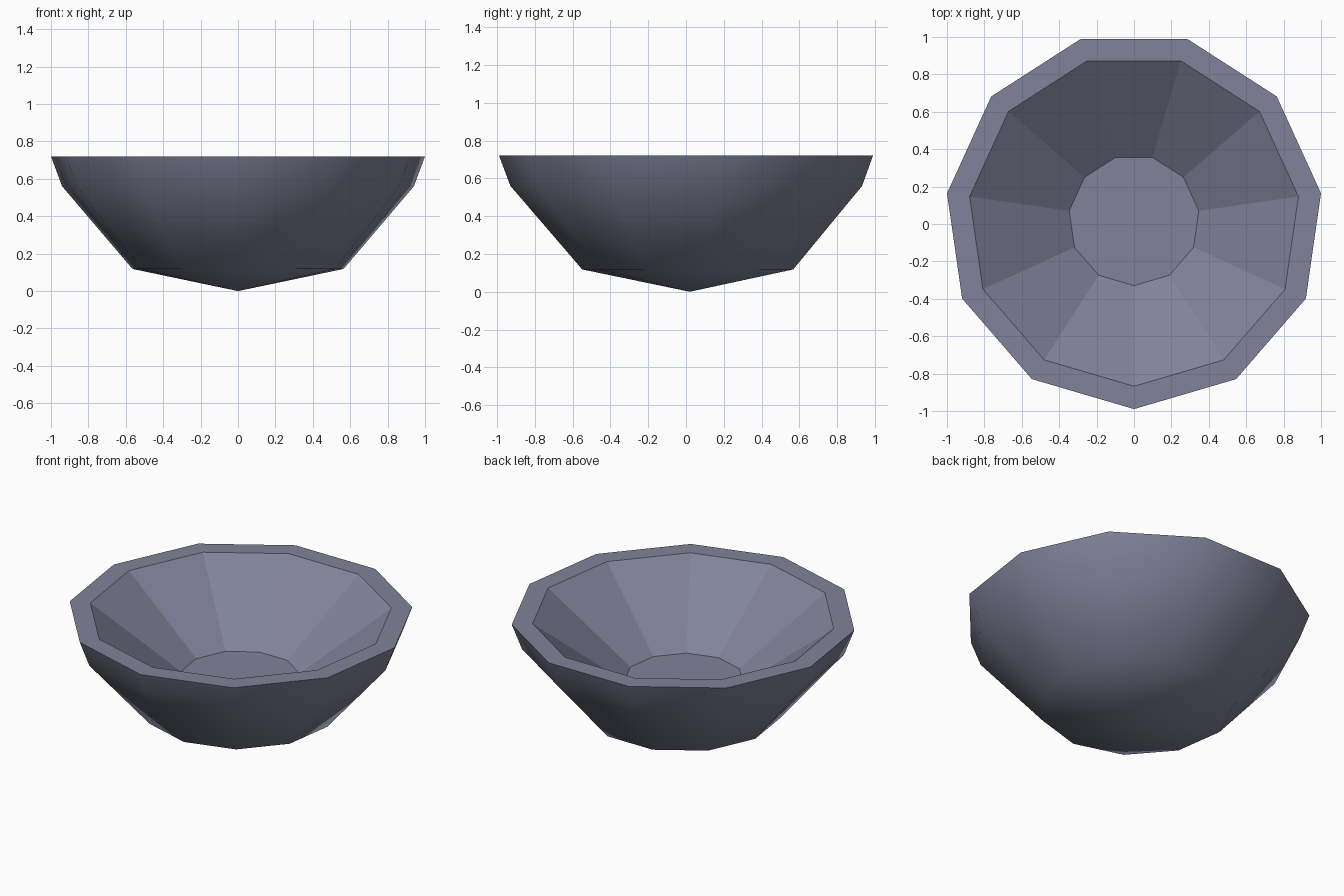
import bpy, bmesh, math

if "Cube" in bpy.data.objects:
    bpy.data.objects.remove(bpy.data.objects["Cube"])

SIDES = 11
CY = 0.0205  # odd-sided ring: shift so the bounding box is centred

# Colour
mat = bpy.data.materials.new("slate_lavender_clay")
mat.diffuse_color = (0.22, 0.225, 0.32, 1)
mat.use_nodes = True
mat.node_tree.nodes["Principled BSDF"].inputs["Base Color"].default_value = mat.diffuse_color

bm = bmesh.new()

def ring(r, z):
    step = 2 * math.pi / SIDES
    return [bm.verts.new((r * math.cos(-math.pi / 2 + i * step),
                          CY + r * math.sin(-math.pi / 2 + i * step), z))
            for i in range(SIDES)]

def bridge(a, b, smooth):
    for i in range(SIDES):
        j = (i + 1) % SIDES
        bm.faces.new((a[i], a[j], b[j], b[i])).smooth = smooth

# Outer shell (smooth), from the pointed base up to the rim
apex = bm.verts.new((0, CY, 0))
rings = [ring(r, z) for r, z in
         ((0.57, 0.118), (0.95, 0.56), (1.01, 0.72), (0.888, 0.72), (0.35, 0.325))]
for i in range(SIDES):
    bm.faces.new((apex, rings[0][(i + 1) % SIDES], rings[0][i])).smooth = True
bridge(rings[0], rings[1], True)
bridge(rings[1], rings[2], True)

# Flat rim, faceted inside wall and flat floor
bridge(rings[2], rings[3], False)
bridge(rings[3], rings[4], False)
bm.faces.new(rings[4])

# Keep the rim crisp
for i in range(SIDES):
    bm.edges.get((rings[2][i], rings[2][(i + 1) % SIDES])).smooth = False

bmesh.ops.recalc_face_normals(bm, faces=bm.faces)
mesh = bpy.data.meshes.new("bowl")
bm.to_mesh(mesh)
bm.free()
mesh.materials.append(mat)
bowl = bpy.data.objects.new("bowl", mesh)
bpy.context.collection.objects.link(bowl)
